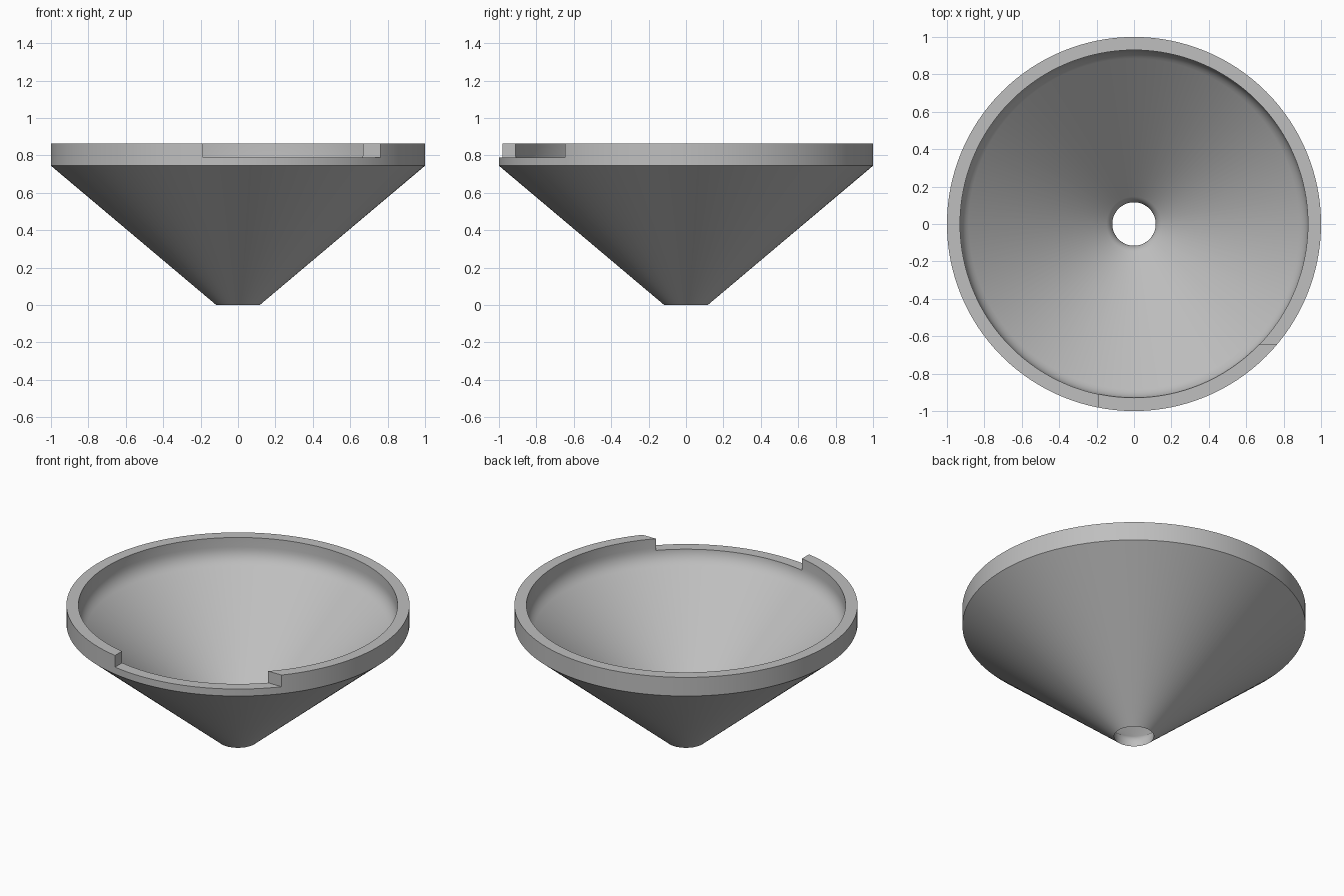
import bpy, bmesh, math
from mathutils import Vector

if "Cube" in bpy.data.objects:
    bpy.data.objects.remove(bpy.data.objects["Cube"], do_unlink=True)

RIM_TOP, RIM_BASE, NOTCH_FLOOR = 0.865, 0.745, 0.79
HOLE, WALL = 0.116, 0.93
SEGMENTS = 128

grey = bpy.data.materials.new("plain grey")
grey.use_nodes = True
colour = (0.52, 0.52, 0.52, 1)
grey.diffuse_color = colour
grey.node_tree.nodes["Principled BSDF"].inputs["Base Color"].default_value = colour


def rounded(before, corner, after, reach, steps=6):
    """Points of a curve that rounds off one corner of the profile."""
    b, c, a = Vector(before), Vector(corner), Vector(after)
    p = c + (b - c).normalized() * reach
    q = c + (a - c).normalized() * reach
    ts = [i / steps for i in range(steps + 1)]
    return [p * (1 - t) ** 2 + c * 2 * t * (1 - t) + q * t * t for t in ts]


# Closed wall section: outer cone, rim, then the rounded inner wall
spout, throat, shoulder, lip = (HOLE, 0), (HOLE, 0.06), (WALL, RIM_BASE), (WALL, RIM_TOP)
profile = [spout, (1, RIM_BASE), (1, RIM_TOP), lip]
profile += rounded(lip, shoulder, throat, 0.06)
profile += rounded(shoulder, throat, spout, 0.04)

# Revolve the section around z
bm = bmesh.new()
rings = []
for i in range(SEGMENTS):
    a = 2 * math.pi * i / SEGMENTS
    rings.append([bm.verts.new((r * math.cos(a), r * math.sin(a), z)) for r, z in profile])
for i, ring in enumerate(rings):
    following = rings[(i + 1) % SEGMENTS]
    for j in range(len(profile)):
        k = (j + 1) % len(profile)
        bm.faces.new((ring[j], following[j], following[k], ring[k]))
bmesh.ops.recalc_face_normals(bm, faces=bm.faces)
mesh = bpy.data.meshes.new("funnel")
bm.to_mesh(mesh)
bm.free()
funnel = bpy.data.objects.new("funnel", mesh)
bpy.context.collection.objects.link(funnel)
mesh.materials.append(grey)

# Box that cuts the pouring notch in the front of the rim
low, high = Vector((-0.187, -1.2, NOTCH_FLOOR)), Vector((1.2, -0.647, 1.1))
bpy.ops.mesh.primitive_cube_add(size=1, location=(low + high) / 2)
cutter = bpy.context.object
cutter.name = "notch_cutter"
cutter.scale = high - low
cutter.hide_render = True
cutter.data.materials.append(grey)

cut = funnel.modifiers.new("notch", "BOOLEAN")
cut.operation = "DIFFERENCE"
cut.solver = "EXACT"
cut.object = cutter

bpy.ops.object.select_all(action="DESELECT")
funnel.select_set(True)
bpy.context.view_layer.objects.active = funnel
bpy.ops.object.modifier_apply(modifier=cut.name)
bpy.data.objects.remove(cutter, do_unlink=True)

# Smooth walls with crisp rim edges
bpy.ops.object.shade_smooth_by_angle(angle=math.radians(30))
